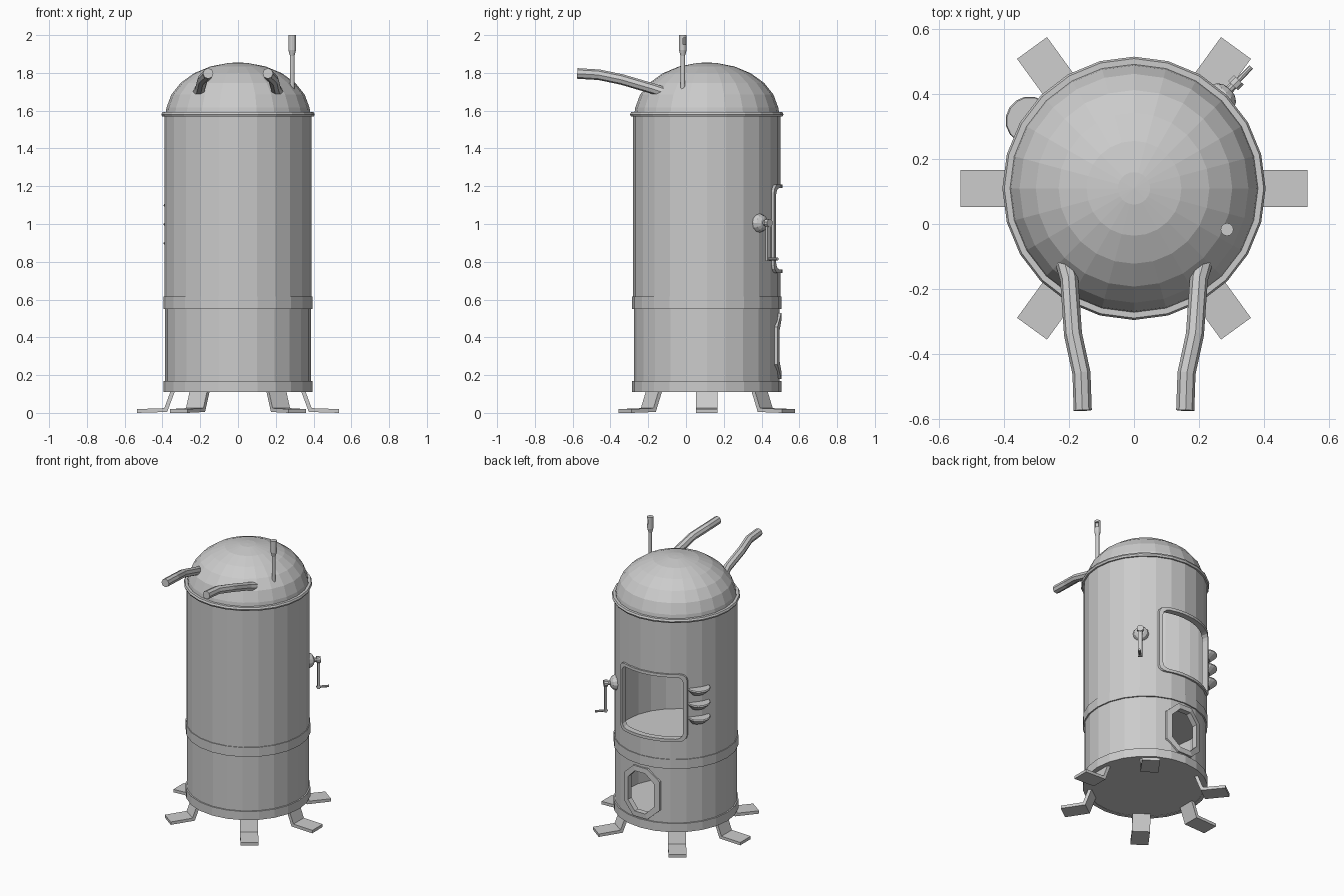
import bpy, bmesh, math
from math import sin, cos, radians, pi
from mathutils import Matrix, Vector

if "Cube" in bpy.data.objects:
    bpy.data.objects.remove(bpy.data.objects["Cube"], do_unlink=True)

GREY = (0.6, 0.6, 0.6, 1)
steel = bpy.data.materials.new("grey_steel")
steel.use_nodes = True
steel.diffuse_color = GREY
steel.node_tree.nodes["Principled BSDF"].inputs["Base Color"].default_value = GREY

AXIS = Matrix.Translation((0, 0.11, 0))
R = 0.39


def at(az):
    """Local frame on the drum: x is outward, y is sideways, z is up."""
    return AXIS @ Matrix.Rotation(radians(az), 4, 'Z')


def make(name, verts, faces, matrix=AXIS):
    mesh = bpy.data.meshes.new(name)
    mesh.from_pydata([matrix @ Vector(v) for v in verts], [], faces)
    bm = bmesh.new()
    bm.from_mesh(mesh)
    bmesh.ops.remove_doubles(bm, verts=bm.verts, dist=1e-5)
    bmesh.ops.recalc_face_normals(bm, faces=bm.faces)
    bm.to_mesh(mesh)
    bm.free()
    mesh.materials.append(steel)
    ob = bpy.data.objects.new(name, mesh)
    bpy.context.collection.objects.link(ob)
    return ob


def loft(name, rings, matrix=AXIS, caps=False, closed=False):
    """Skin a list of equally long closed rings."""
    n, m = len(rings[0]), len(rings)
    faces = [(i * n + j, i * n + (j + 1) % n,
              (i + 1) % m * n + (j + 1) % n, (i + 1) % m * n + j)
             for i in range(m if closed else m - 1) for j in range(n)]
    if caps:
        faces += [tuple(range(n)), tuple(range((m - 1) * n, m * n))]
    return make(name, [v for r in rings for v in r], faces, matrix)


def lathe(name, profile, matrix=AXIS, sides=24, caps=False, closed=False):
    rings = [[(r * cos(2 * pi * j / sides), r * sin(2 * pi * j / sides), z)
              for j in range(sides)] for r, z in profile]
    return loft(name, rings, matrix, caps, closed)


def box(name, lo, hi, matrix=AXIS):
    rings = [[(lo[0], lo[1], z), (hi[0], lo[1], z), (hi[0], hi[1], z), (lo[0], hi[1], z)]
             for z in (lo[2], hi[2])]
    return loft(name, rings, matrix, caps=True)


def cut(ob, cutter):
    cutter.hide_render = True
    mod = ob.modifiers.new("opening", 'BOOLEAN')
    mod.operation, mod.solver, mod.object = 'DIFFERENCE', 'EXACT', cutter
    bpy.context.view_layer.objects.active = ob
    bpy.ops.object.modifier_apply(modifier=mod.name)
    bpy.data.objects.remove(cutter, do_unlink=True)


def outline(w, h, c, steps, span):
    """Rectangle with cut or rounded corners, its straight sides subdivided."""
    corners = []
    for k, (sx, sy) in enumerate(((1, 1), (-1, 1), (-1, -1), (1, -1))):
        for s in range(steps + 1):
            a = pi / 2 * (k + s / steps)
            corners.append((sx * (w - c) + c * cos(a), sy * (h - c) + c * sin(a)))
    pts = []
    for p, q in zip(corners, corners[1:] + corners[:1]):
        parts = span if math.dist(p, q) > c * 1.6 else 1
        pts += [(p[0] + (q[0] - p[0]) * t / parts, p[1] + (q[1] - p[1]) * t / parts)
                for t in range(parts)]
    return pts


def opening(ob, name, az, zc, w, h, c, steps, border, lift):
    """Cut a hole through the drum wall and fit a raised frame around it."""
    inner = outline(w, h, c, steps, 8)
    outer = [(u * (1 + border / w), v * (1 + border / h)) for u, v in inner]
    cutter = [[(x, u, zc + v) for u, v in inner] for x in (0.1, 0.6)]
    cut(ob, loft(name + "_cutter", cutter, at(az), caps=True))

    def ring(pts, r):
        return [(math.sqrt(r * r - u * u), u, zc + v) for u, v in pts]
    loft(name + "_frame", [ring(inner, R - 0.03), ring(inner, R + lift),
                           ring(outer, R + lift), ring(outer, R - 0.03)],
         at(az), closed=True)


# Hollow drum with base and middle bands
drum = lathe("drum", [(0.395, 0.11), (0.395, 0.17), (0.386, 0.17), (0.386, 0.55),
                      (0.395, 0.55), (0.395, 0.615), (R, 0.615), (R, 1.58),
                      (0.37, 1.58), (0.37, 0.11)], closed=True)
opening(drum, "window", 99, 0.975, 0.215, 0.215, 0.04, 3, 0.02, 0.01)
opening(drum, "hatch", 90, 0.355, 0.10, 0.14, 0.06, 1, 0.035, 0.008)

# Floors of the two chambers
for name, z in (("bottom_floor", 0.112), ("upper_floor", 0.595)):
    lathe(name, [(0.375, z), (0.375, z + 0.02)], caps=True)

# Domed lid and its rim
lathe("dome", [(0.385, 1.575)] +
      [(0.382 * sin(radians(a)), 1.58 + 0.275 * cos(radians(a)))
       for a in (82.5, 67.5, 52.5, 37.5, 22.5, 7.5)] + [(0, 1.855)])
lathe("rim", [(0.37, 1.568), (0.4, 1.568), (0.406, 1.58), (0.4, 1.592), (0.37, 1.592)],
      closed=True)

# Six bent strip legs
LEG = [(0.33, 0.125), (0.375, 0.005), (0.535, 0.0), (0.535, 0.02),
       (0.39, 0.025), (0.353, 0.125)]
for i, az in enumerate((0, 54, 126, 180, 234, 306)):
    loft("leg_%d" % (i + 1), [[(x, y, z) for x, z in LEG] for y in (-0.057, 0.057)],
         at(az), caps=True)

# Two curved outlet pipes
for side, s in (("left", 1), ("right", -1)):
    curve = bpy.data.curves.new("pipe_" + side, 'CURVE')
    curve.dimensions = '3D'
    curve.bevel_depth, curve.bevel_resolution, curve.use_fill_caps = 0.028, 2, True
    path = [(0.225, -0.08, 1.685), (0.2, -0.17, 1.715), (0.188, -0.34, 1.765),
            (0.162, -0.46, 1.79), (0.158, -0.575, 1.797)]
    spline = curve.splines.new('POLY')
    spline.points.add(len(path) - 1)
    for p, (x, y, z) in zip(spline.points, path):
        p.co = (s * x, y, z, 1)
    curve.materials.append(steel)
    pipe = bpy.data.objects.new("pipe_" + side, curve)
    bpy.context.collection.objects.link(pipe)
    bpy.ops.object.select_all(action='DESELECT')
    pipe.select_set(True)
    bpy.context.view_layer.objects.active = pipe
    bpy.ops.object.convert(target='MESH')
    for poly in pipe.data.polygons:
        poly.use_smooth = False

# Steam whistle with a notch in its head
post = Matrix.Translation((0.287, -0.017, 0))
whistle = lathe("whistle", [(0.012, 1.69), (0.012, 1.89), (0.02, 1.92), (0.02, 2.0)],
                post, 12, caps=True)
cut(whistle, box("notch_cutter", (0.004, -0.011, 1.95), (0.05, 0.011, 1.985),
                 post @ Matrix.Rotation(radians(35), 4, 'Z')))

# Hand crank: boss, shaft, arm and grip
crank = at(46)


def outward(z):
    return crank @ Matrix.Translation((0, 0, z)) @ Matrix.Rotation(pi / 2, 4, 'Y')


lathe("crank_boss", [(0.05, 0.37), (0.05, 0.39), (0.042, 0.41), (0.025, 0.422), (0, 0.427)],
      outward(1.005), 12)
lathe("crank_shaft", [(0.014, 0.4), (0.014, 0.44), (0.022, 0.44), (0.022, 0.465)],
      outward(1.005), 10, caps=True)
box("crank_arm", (0.445, -0.013, 0.805), (0.46, 0.013, 1.01), crank)
lathe("crank_grip", [(0.008, 0.44), (0.008, 0.52)], outward(0.815), 8, caps=True)

# Three scoop vents beside the window
for i, z in enumerate((0.885, 0.985, 1.085)):
    rings = []
    for k, dz in ((0.45, -0.028), (0.85, 0.0), (1, 0.012), (0.95, 0.02)):
        rings.append([(0.37 + 0.088 * k * sin(a) ** 0.8, 0.075 * k ** 0.6 * cos(a), z + dz)
                      for a in (pi * j / 8 * 0.999999 for j in range(9))])
    loft("vent_%d" % (i + 1), rings, at(147), caps=True)
